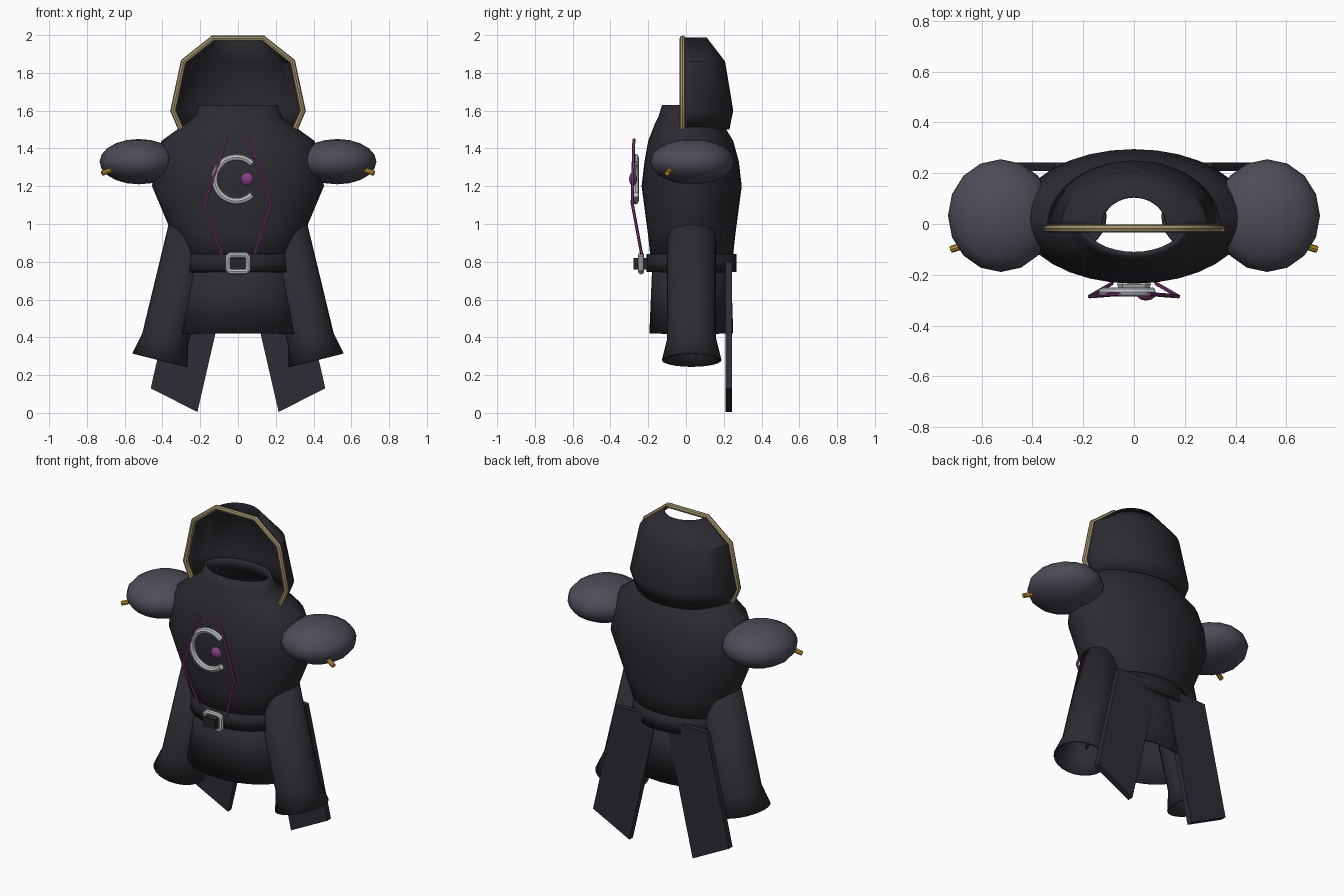
import bpy, bmesh, math
from mathutils import Vector, Matrix

if "Cube" in bpy.data.objects:
    bpy.data.objects.remove(bpy.data.objects["Cube"])


def material(name, rgb):
    m = bpy.data.materials.new(name)
    m.diffuse_color = (*rgb, 1)
    m.use_nodes = True
    m.node_tree.nodes["Principled BSDF"].inputs["Base Color"].default_value = m.diffuse_color
    return m


COAT = material("charcoal cloth", (0.024, 0.024, 0.031))
TAIL = material("dark plum cloth", (0.027, 0.025, 0.036))
BELT = material("black leather", (0.019, 0.019, 0.024))
PAD = material("slate grey", (0.075, 0.073, 0.098))
TRIM = material("pale gold", (0.36, 0.29, 0.15))
GOLD = material("deep gold", (0.50, 0.28, 0.03))
SILVER = material("silver", (0.52, 0.53, 0.55))
PINK = material("magenta", (0.23, 0.05, 0.22))


def finish(name, bm, mat, angle=35, thick=0):
    bmesh.ops.recalc_face_normals(bm, faces=bm.faces)
    me = bpy.data.meshes.new(name)
    bm.to_mesh(me)
    bm.free()
    me.materials.append(mat)
    ob = bpy.data.objects.new(name, me)
    bpy.context.collection.objects.link(ob)
    bpy.ops.object.select_all(action='DESELECT')
    ob.select_set(True)
    bpy.context.view_layer.objects.active = ob
    bpy.ops.object.shade_smooth_by_angle(angle=math.radians(angle))
    if thick:
        mod = ob.modifiers.new("thickness", 'SOLIDIFY')
        mod.thickness = thick
        mod.offset = -1
    return ob


def loft(name, rings, mat, a0=0, a1=360, n=32, thick=0.012, mtx=None):
    """Shell through elliptical rings (z, rx, ry, centre y), open at both ends."""
    bm = bmesh.new()
    closed = a1 - a0 == 360
    rows = []
    for z, rx, ry, cy in rings:
        row = []
        for i in range(n if closed else n + 1):
            a = math.radians(a0 + (a1 - a0) * i / n)
            row.append(bm.verts.new((rx * math.cos(a), cy + ry * math.sin(a), z)))
        rows.append(row)
    for r, s in zip(rows, rows[1:]):
        for i in range(n):
            j = (i + 1) % len(r)
            bm.faces.new((r[i], r[j], s[j], s[i]))
    if mtx:
        bm.transform(mtx)
    ob = finish(name, bm, mat, 35, thick)
    # make sure the shell normals face outward
    f = ob.data.polygons[0]
    c = sum((v.co for v in ob.data.vertices), Vector()) / len(ob.data.vertices)
    if f.normal.dot(f.center - c) < 0:
        ob.data.flip_normals()
    return ob


def tube(name, pts, radius, mat, cyclic=False, res=2):
    cu = bpy.data.curves.new(name, 'CURVE')
    cu.dimensions = '3D'
    cu.bevel_depth = radius
    cu.bevel_resolution = res
    cu.use_fill_caps = True
    sp = cu.splines.new('POLY')
    sp.points.add(len(pts) - 1)
    for p, co in zip(sp.points, pts):
        p.co = (*co, 1)
    sp.use_cyclic_u = cyclic
    cu.materials.append(mat)
    ob = bpy.data.objects.new(name, cu)
    bpy.context.collection.objects.link(ob)
    bpy.ops.object.select_all(action='DESELECT')
    ob.select_set(True)
    bpy.context.view_layer.objects.active = ob
    bpy.ops.object.convert(target='MESH')
    bpy.ops.object.shade_smooth_by_angle(angle=math.radians(40))


# torso with open collar, and the flared skirt below the waist
loft("torso", [(0.75, 0.27, 0.21, 0.03), (0.95, 0.35, 0.232, 0.03), (1.2, 0.455, 0.265, 0.03),
               (1.33, 0.44, 0.25, 0.03), (1.44, 0.405, 0.225, 0.025), (1.53, 0.28, 0.18, 0.015),
               (1.57, 0.23, 0.15, 0.005), (1.63, 0.21, 0.127, 0.0)], COAT, thick=0.018)
loft("skirt", [(0.80, 0.27, 0.208, 0.03), (0.42, 0.332, 0.222, 0.028)], COAT)
loft("belt", [(0.745, 0.302, 0.238, 0.03), (0.84, 0.295, 0.238, 0.03)], BELT, thick=0.03)

# hood: half shell open at the front and the crown
hood = [(1.5, 0.30, 0.24), (1.6, 0.343, 0.26), (1.86, 0.288, 0.217), (1.987, 0.132, 0.12)]
loft("hood", [(z, rx, ry, -0.01) for z, rx, ry in hood], COAT, 0, 180, 20, 0.008)
edge = [(rx, -0.018, z - (0.004 if z > 1.9 else 0)) for z, rx, ry in hood]
tube("hood_trim", edge + [(-x, y, z) for x, y, z in reversed(edge)], 0.016, TRIM)

for s, side in ((-1, "left"), (1, "right")):
    # sleeve with flared cuff, leaning outward
    lean = Matrix.Translation((s * 0.413, 0.03, 0.28)) @ Matrix.Rotation(-s * math.radians(14), 4, 'Y')
    loft(side + "_sleeve", [(0.0, 0.15, 0.158, 0), (0.115, 0.125, 0.13, 0),
                            (0.74, 0.13, 0.13, 0)], COAT, n=24, mtx=lean)

    # shoulder pad
    bm = bmesh.new()
    bmesh.ops.create_uvsphere(bm, u_segments=16, v_segments=10, radius=1)
    bm.transform(Matrix.Translation((s * 0.525, 0.033, 1.33)) @ Matrix.Diagonal((0.208, 0.222, 0.12, 1)))
    finish(side + "_shoulder_pad", bm, PAD, 60)

    # small stud on the pad
    tube(side + "_stud", [(s * 0.655, -0.075, 1.29), (s * 0.69, -0.09, 1.28), (s * 0.72, -0.10, 1.268)],
         0.014, GOLD)

    # coat tail: slanted slab
    bm = bmesh.new()
    outline = [(0.03, 0.81), (0.31, 0.80), (0.462, 0.13), (0.215, 0.005)]
    face = bm.faces.new([bm.verts.new((s * x, 0.208, z)) for x, z in outline])
    ext = bmesh.ops.extrude_face_region(bm, geom=[face])
    bmesh.ops.translate(bm, vec=(0, 0.035, 0),
                        verts=[v for v in ext["geom"] if isinstance(v, bmesh.types.BMVert)])
    finish(side + "_coat_tail", bm, TAIL)

    # chest piping
    tube(side + "_piping", [(s * 0.06, -0.276, 1.45), (s * 0.175, -0.285, 1.11), (s * 0.088, -0.235, 0.84)],
         0.008, PINK, res=1)

# crescent ornament and its gem
arc = [math.radians(45 + 270 * i / 28) for i in range(29)]
tube("crescent", [(-0.008 + 0.116 * math.cos(a), -0.268, 1.237 + 0.116 * math.sin(a)) for a in arc],
     0.018, SILVER)
bm = bmesh.new()
bmesh.ops.create_icosphere(bm, subdivisions=2, radius=1)
bm.transform(Matrix.Translation((0.048, -0.28, 1.238)) @ Matrix.Diagonal((0.036, 0.022, 0.036, 1)))
finish("gem", bm, PINK)

# buckle: rounded frame around a dark block
corners = [(0.04, 0.05), (0.052, 0.038)]
loop = []
for sx, sz in ((1, 1), (1, -1), (-1, -1), (-1, 1)):
    pts = corners if sx * sz > 0 else corners[::-1]
    loop += [(sx * x, -0.238, 0.792 + sz * (z - 0.006)) for x, z in pts]
tube("buckle_frame", loop, 0.016, SILVER, cyclic=True)
bm = bmesh.new()
bmesh.ops.create_cube(bm, size=1)
bm.transform(Matrix.Translation((0, -0.24, 0.79)) @ Matrix.Diagonal((0.082, 0.075, 0.06, 1)))
finish("buckle_block", bm, BELT)
